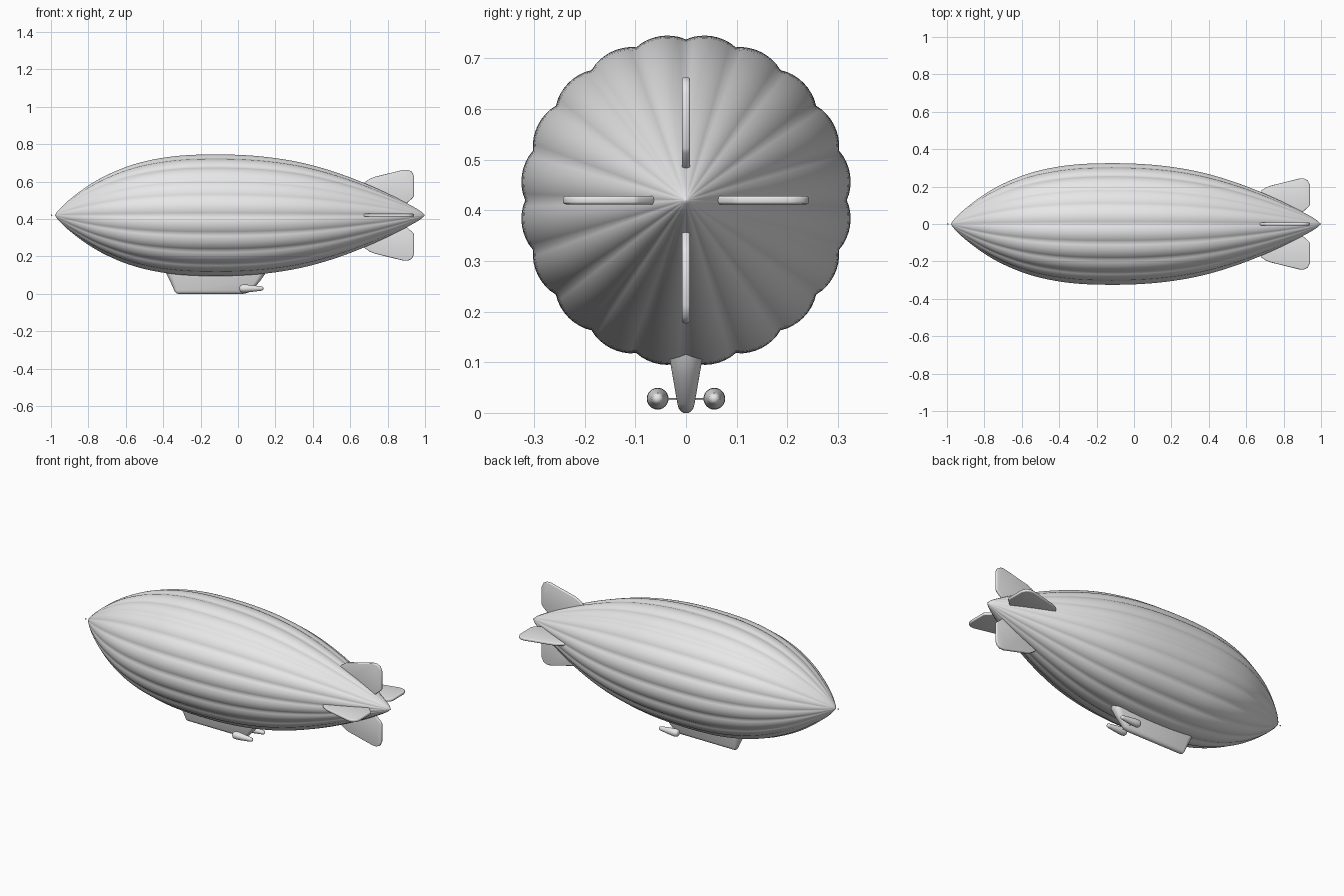
import bpy, bmesh, math
from mathutils import Matrix, Vector

if "Cube" in bpy.data.objects:
    bpy.data.objects.remove(bpy.data.objects["Cube"], do_unlink=True)

AXIS_Z = 0.42
LOBES = 20

grey = bpy.data.materials.new("light_grey")
grey.use_nodes = True
grey.diffuse_color = (0.8, 0.8, 0.8, 1)
grey.node_tree.nodes["Principled BSDF"].inputs["Base Color"].default_value = (0.8, 0.8, 0.8, 1)


def finish(bm, name, angle=40, bevel=0):
    bmesh.ops.remove_doubles(bm, verts=bm.verts, dist=0.00005)
    bmesh.ops.recalc_face_normals(bm, faces=bm.faces)
    mesh = bpy.data.meshes.new(name)
    bm.to_mesh(mesh)
    bm.free()
    mesh.materials.append(grey)
    obj = bpy.data.objects.new(name, mesh)
    bpy.context.collection.objects.link(obj)
    bpy.ops.object.select_all(action="DESELECT")
    obj.select_set(True)
    bpy.context.view_layer.objects.active = obj
    if bevel:
        mod = obj.modifiers.new("rounded_edges", "BEVEL")
        mod.width = bevel
        mod.segments = 3
        mod.limit_method = "ANGLE"
        mod.angle_limit = math.radians(50)
        bpy.ops.object.modifier_apply(modifier=mod.name)
    bpy.ops.object.shade_smooth_by_angle(angle=math.radians(angle))
    return obj


def loft(rings, name, angle=40):
    """Skin a list of closed rings and cap both ends."""
    bm = bmesh.new()
    loops = [[bm.verts.new(p) for p in ring] for ring in rings]
    n = len(loops[0])
    for a, b in zip(loops, loops[1:]):
        for i in range(n):
            j = (i + 1) % n
            bm.faces.new((a[i], a[j], b[j], b[i]))
    bm.faces.new(loops[0])
    bm.faces.new(loops[-1])
    return finish(bm, name, angle)


def smooth_path(points, steps):
    """Catmull-Rom curve through the profile points."""
    pts = [Vector(p) for p in points]
    pts = [2 * pts[0] - pts[1]] + pts + [2 * pts[-1] - pts[-2]]
    out = []
    for a, b, c, d in zip(pts, pts[1:], pts[2:], pts[3:]):
        for k in range(steps):
            t = k / steps
            out.append(0.5 * (2 * b + (c - a) * t + (2 * a - 5 * b + 4 * c - d) * t * t
                              + (3 * b - a - 3 * c + d) * t ** 3))
    return out + [pts[-2]]


def circle(x, r, y, z, n=24):
    return [(x, y + r * math.cos(math.tau * i / n), z + r * math.sin(math.tau * i / n))
            for i in range(n)]


# Envelope: lobed body of revolution along x
profile = [(-0.978, 0.002), (-0.96, 0.027), (-0.9, 0.085), (-0.8, 0.16), (-0.7, 0.217),
           (-0.58, 0.267), (-0.45, 0.301), (-0.3, 0.322), (-0.12, 0.328), (0.05, 0.323),
           (0.2, 0.308), (0.35, 0.281), (0.5, 0.239), (0.65, 0.184), (0.8, 0.117),
           (0.9, 0.066), (0.97, 0.026), (0.998, 0.002)]
segments = LOBES * 8
rings = []
for p in smooth_path(profile, 4):
    ring = []
    for i in range(segments):
        a = math.tau * i / segments
        r = p.y * (0.968 + 0.032 * abs(math.sin(a * LOBES / 2)) ** 0.8)
        ring.append((p.x, r * math.sin(a), AXIS_Z + r * math.cos(a)))
    rings.append(ring)
loft(rings, "envelope", 60)

# Nose pin just ahead of the envelope
bm = bmesh.new()
bmesh.ops.create_uvsphere(bm, u_segments=10, v_segments=6, radius=0.004,
                          matrix=Matrix.Translation((-0.996, 0, AXIS_Z)))
finish(bm, "nose_pin", 60)

# Four tail fins around the axis
fin_outline = [(0.65, 0.14), (0.68, 0.178), (0.705, 0.195), (0.73, 0.205), (0.885, 0.243),
               (0.91, 0.243), (0.93, 0.232), (0.941, 0.208), (0.941, 0.103), (0.935, 0.093),
               (0.9, 0.062), (0.86, 0.04), (0.7, 0.08)]
for k, label in enumerate(("top", "left", "bottom", "right")):
    bm = bmesh.new()
    face = bm.faces.new([bm.verts.new((x, -0.008, z)) for x, z in fin_outline])
    ext = bmesh.ops.extrude_face_region(bm, geom=[face])
    bmesh.ops.translate(bm, vec=(0, 0.016, 0),
                        verts=[v for v in ext["geom"] if isinstance(v, bmesh.types.BMVert)])
    bm.transform(Matrix.Translation((0, 0, AXIS_Z)) @ Matrix.Rotation(k * math.pi / 2, 4, "X"))
    finish(bm, label + "_fin", 40, 0.005)


# Gondola: rounded plan sections, narrowing to a rounded keel
def plan_section(z, half, x0, x1, n=8):
    ring = []
    for centre, start in ((x1 - half, -math.pi / 2), (x0 + half, math.pi / 2)):
        for i in range(n + 1):
            a = start + math.pi * i / n
            ring.append((centre + half * math.cos(a), half * math.sin(a), z))
    return ring


sections = [(0.0, 0.005, -0.32, 0.03), (0.003, 0.010, -0.33, 0.045),
            (0.009, 0.0145, -0.336, 0.06), (0.018, 0.017, -0.341, 0.075),
            (0.07, 0.026, -0.364, 0.12), (0.11, 0.033, -0.385, 0.147),
            (0.14, 0.036, -0.39, 0.155)]
loft([plan_section(*s) for s in sections], "gondola", 50)

# Engine pods, tapering aft, each with a small hub
pod_profile = [(0.008, 0.004), (0.010, 0.013), (0.016, 0.019), (0.026, 0.0215),
               (0.05, 0.0205), (0.09, 0.016), (0.122, 0.012), (0.131, 0.010), (0.136, 0.004)]
for side, label in ((1, "left"), (-1, "right")):
    loft([circle(x, r, side * 0.056, 0.028) for x, r in pod_profile], label + "_engine_pod", 50)

# Strut joining the pods through the gondola
bm = bmesh.new()
bmesh.ops.create_cone(bm, cap_ends=True, segments=10, radius1=0.002, radius2=0.002, depth=0.1,
                      matrix=Matrix.Translation((0.045, 0, 0.027)) @ Matrix.Rotation(math.pi / 2, 4, "X"))
finish(bm, "engine_strut")
